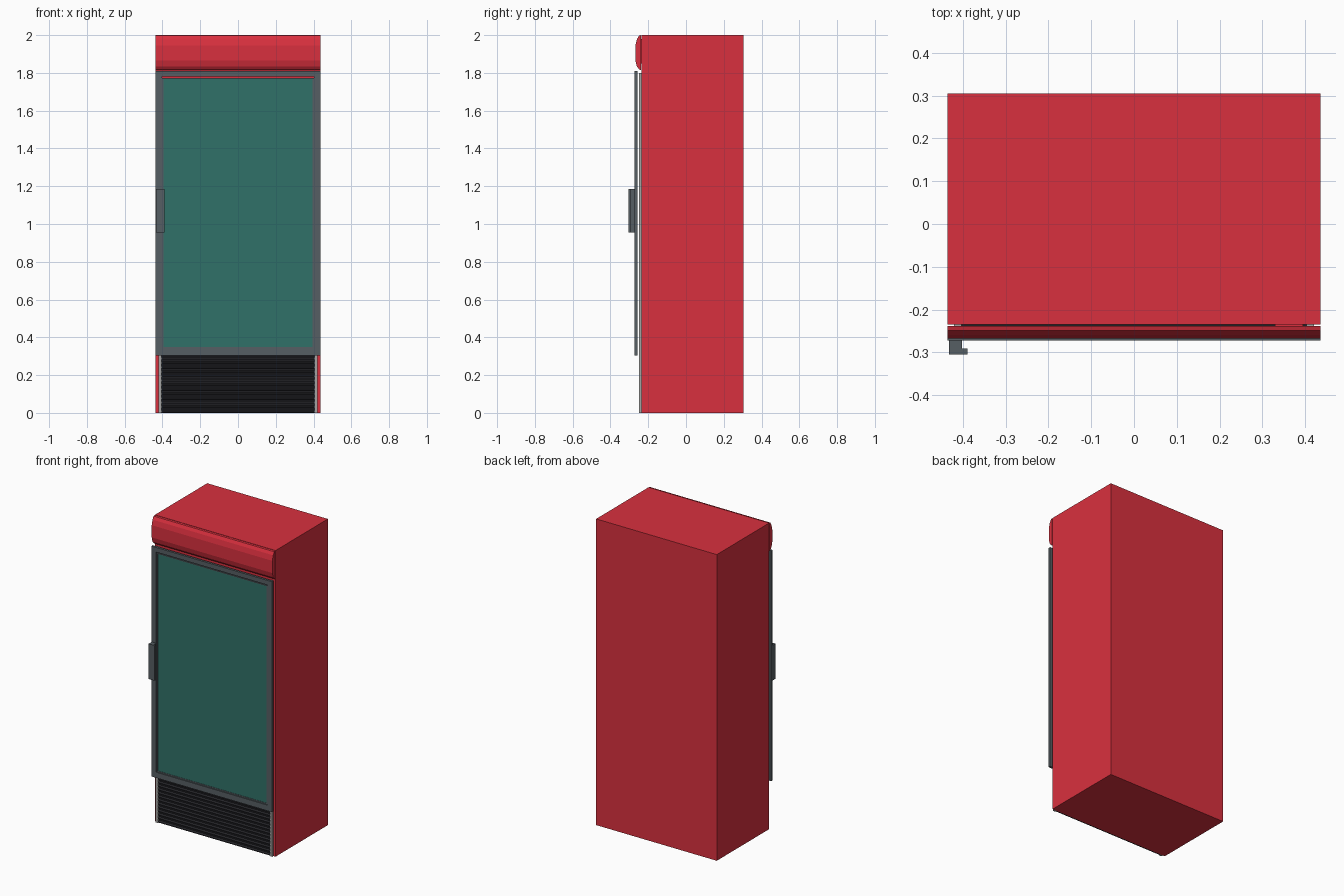
import bpy, bmesh

if "Cube" in bpy.data.objects:
    bpy.data.objects.remove(bpy.data.objects["Cube"])


def material(name, r, g, b):
    def lin(c):
        c /= 255
        return c / 12.92 if c < 0.04045 else ((c + 0.055) / 1.055) ** 2.4
    m = bpy.data.materials.new(name)
    m.diffuse_color = (lin(r), lin(g), lin(b), 1)
    m.use_nodes = True
    m.node_tree.nodes["Principled BSDF"].inputs["Base Color"].default_value = m.diffuse_color
    return m


RED = material("cabinet red", 217, 48, 62)
GREY = material("door grey", 86, 94, 99)
GLASS = material("glass green", 48, 113, 104)
BLACK = material("grille black", 30, 30, 34)
SLAT = material("slat dark grey", 44, 44, 49)
PALE = material("trim pale grey", 165, 165, 163)


def finish(name, bm, mat):
    bmesh.ops.recalc_face_normals(bm, faces=bm.faces)
    me = bpy.data.meshes.new(name)
    bm.to_mesh(me)
    bm.free()
    me.materials.append(mat)
    ob = bpy.data.objects.new(name, me)
    bpy.context.collection.objects.link(ob)
    return ob


def box(name, x, y, z, mat):
    bm = bmesh.new()
    bmesh.ops.create_cube(bm, size=1)
    for v in bm.verts:
        v.co = [lo + (c + 0.5) * (hi - lo) for c, (lo, hi) in zip(v.co, (x, y, z))]
    return finish(name, bm, mat)


def prism(name, points, depth, mat):
    """Closed outline of 3D points pushed along a depth vector."""
    bm = bmesh.new()
    face = bm.faces.new([bm.verts.new(p) for p in points])
    ext = bmesh.ops.extrude_face_region(bm, geom=[face])
    bmesh.ops.translate(bm, vec=depth,
                        verts=[g for g in ext["geom"] if isinstance(g, bmesh.types.BMVert)])
    return finish(name, bm, mat)


def ring(name, outer, inner, y, mat):
    """Rectangular frame; outer and inner are (half width, bottom, top)."""
    bm = bmesh.new()
    loops = []
    for (w, b, t), yy in ((outer, y[0]), (inner, y[0]), (inner, y[1]), (outer, y[1])):
        loops.append([bm.verts.new((px, yy, pz))
                      for px, pz in ((-w, b), (w, b), (w, t), (-w, t))])
    for i in range(4):
        a, b = loops[i], loops[(i + 1) % 4]
        for j in range(4):
            k = (j + 1) % 4
            bm.faces.new((a[j], a[k], b[k], b[j]))
    return finish(name, bm, mat)


W = 0.436

# Cabinet
box("cabinet", (-W, W), (-0.235, 0.305), (0, 2), RED)

# Rounded header panel above the door
profile = [(-0.239, 2.0), (-0.249, 1.997), (-0.260, 1.978), (-0.268, 1.945),
           (-0.268, 1.865), (-0.260, 1.835), (-0.249, 1.820), (-0.239, 1.815)]
prism("header_panel", [(-W, y, z) for y, z in profile], (2 * W, 0, 0), RED)
box("header_mount", (0.33, 0.395), (-0.240, -0.234), (1.85, 1.98), RED)

# Pale vertical trims beside the opening
for side, s in (("left", -1), ("right", 1)):
    box(side + "_trim", tuple(sorted((s * 0.404, s * 0.421))), (-0.248, -0.234), (0, 1.80), PALE)

# Door: frame, inner lip, glass
ring("door_frame", (W, 0.305, 1.81), (0.402, 0.342, 1.78), (-0.272, -0.257), GREY)
ring("door_lip", (0.403, 0.341, 1.772), (0.394, 0.350, 1.767), (-0.266, -0.258), GREY)
box("door_glass", (-0.400, 0.400), (-0.264, -0.259), (0.345, 1.769), GLASS)

# L-shaped handle
handle = [(-0.433, -0.271), (-0.433, -0.305), (-0.389, -0.305),
          (-0.389, -0.291), (-0.402, -0.291), (-0.402, -0.271)]
prism("door_handle", [(x, y, 0.955) for x, y in handle], (0, 0, 0.23), GREY)

# Lower grille: backing and sloped slats
box("grille_back", (-0.404, 0.404), (-0.240, -0.234), (0, 0.305), BLACK)
N = 13
for i in range(N):
    z = 0.002 + i * 0.303 / N
    slat = [(-0.239, z), (-0.248, z + 0.002), (-0.248, z + 0.008), (-0.239, z + 0.014)]
    prism(f"grille_slat_{i + 1}", [(-0.404, y, zz) for y, zz in slat], (0.808, 0, 0), SLAT)
